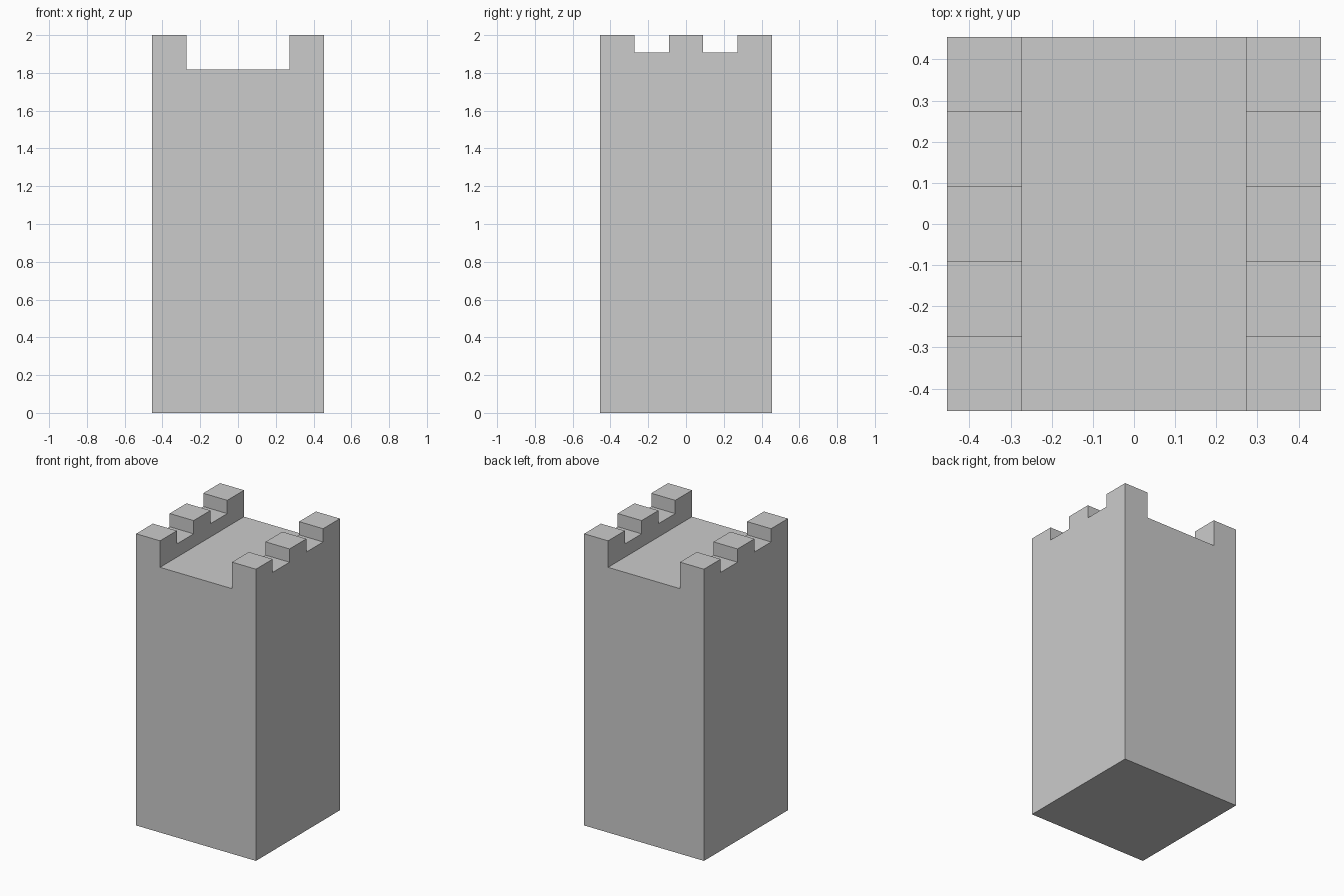
import bpy, bmesh

if "Cube" in bpy.data.objects:
    bpy.data.objects.remove(bpy.data.objects["Cube"])

U = 2 / 11            # module: tower is 5 x 5 x 11 modules
HALF = 2.5 * U
TOP = 11 * U


def extrude_profile(name, profile, x0, x1):
    """Solid made from a y-z outline extruded along x."""
    bm = bmesh.new()
    face = bm.faces.new([bm.verts.new((x0, y, z)) for y, z in profile])
    result = bmesh.ops.extrude_face_region(bm, geom=[face])
    moved = [g for g in result["geom"] if isinstance(g, bmesh.types.BMVert)]
    bmesh.ops.translate(bm, verts=moved, vec=(x1 - x0, 0, 0))
    bmesh.ops.recalc_face_normals(bm, faces=bm.faces)
    mesh = bpy.data.meshes.new(name)
    bm.to_mesh(mesh)
    bm.free()
    obj = bpy.data.objects.new(name, mesh)
    bpy.context.collection.objects.link(obj)
    return obj


# Tower side outline: three merlons with two half-module notches
outline = [(-HALF, 0), (HALF, 0), (HALF, TOP)]
for notch_y in (U, -U):
    a, b = notch_y + U / 2, notch_y - U / 2
    outline += [(a, TOP), (a, TOP - U / 2), (b, TOP - U / 2), (b, TOP)]
outline.append((-HALF, TOP))
tower = extrude_profile("tower", outline, -HALF, HALF)

# Open walkway channel running front to back between the parapets
channel = [(-1, TOP - U), (1, TOP - U), (1, TOP + 1), (-1, TOP + 1)]
cutter = extrude_profile("walkway_cutter", channel, -1.5 * U, 1.5 * U)
cutter.hide_render = True

cut = tower.modifiers.new("walkway", 'BOOLEAN')
cut.operation = 'DIFFERENCE'
cut.solver = 'EXACT'
cut.object = cutter

# Bake the cut and drop the helper
bpy.context.view_layer.objects.active = tower
tower.select_set(True)
bpy.ops.object.modifier_apply(modifier=cut.name)
bpy.data.objects.remove(cutter, do_unlink=True)
